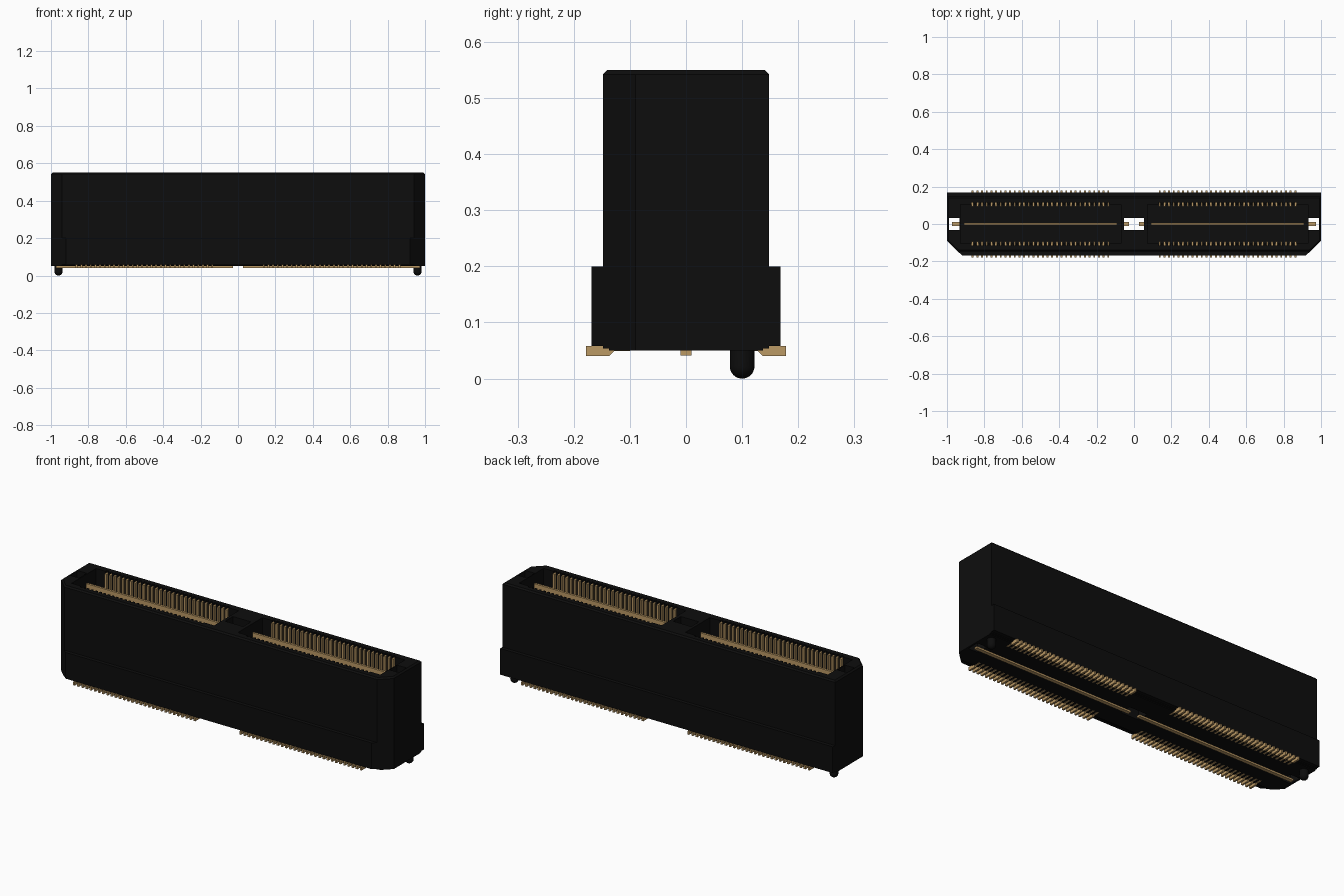
import bpy, bmesh

if "Cube" in bpy.data.objects:
    bpy.data.objects.remove(bpy.data.objects["Cube"])

def material(name, rgb):
    m = bpy.data.materials.new(name)
    m.diffuse_color = (*rgb, 1)
    m.use_nodes = True
    m.node_tree.nodes["Principled BSDF"].inputs["Base Color"].default_value = m.diffuse_color
    return m

BLACK = material("black plastic", (0.004, 0.004, 0.004))
GOLD = material("gold metal", (0.50, 0.32, 0.13))

def finish(bm, name, mat):
    bmesh.ops.recalc_face_normals(bm, faces=bm.faces)
    me = bpy.data.meshes.new(name)
    bm.to_mesh(me)
    bm.free()
    ob = bpy.data.objects.new(name, me)
    me.materials.append(mat)
    bpy.context.collection.objects.link(ob)
    return ob

def prism(bm, pts, step):
    """Extrude a closed loop of 3D points along the vector step."""
    a = [bm.verts.new(p) for p in pts]
    b = [bm.verts.new([p[i] + step[i] for i in range(3)]) for p in pts]
    n = len(pts)
    bm.faces.new(a)
    top = bm.faces.new(b)
    for i in range(n):
        bm.faces.new((a[i], a[(i + 1) % n], b[(i + 1) % n], b[i]))
    return top

def box(bm, x0, x1, y0, y1, z0, z1):
    prism(bm, [(x0, y0, z0), (x1, y0, z0), (x1, y1, z0), (x0, y1, z0)], (0, 0, z1 - z0))

def slab(name, hy, z0, z1, bevel=0):
    """Plan outline with the two front corners cut at one shared slant."""
    bm = bmesh.new()
    cx = 1 - (hy - 0.09) * 1.03
    plan = [(-1, hy), (-1, -0.09), (-cx, -hy), (cx, -hy), (1, -0.09), (1, hy)]
    top = prism(bm, [(x, y, z0) for x, y in plan], (0, 0, z1 - z0))
    if bevel:
        bmesh.ops.bevel(bm, geom=list(top.edges), offset=bevel, segments=1, affect='EDGES')
    return finish(bm, name, BLACK)

def boolean(ob, other, op):
    mod = ob.modifiers.new("cut", 'BOOLEAN')
    mod.object, mod.operation, mod.solver = other, op, 'EXACT'
    bpy.context.view_layer.objects.active = ob
    bpy.ops.object.modifier_apply(modifier=mod.name)
    bpy.data.objects.remove(other)

PITCH, COUNT = 0.025, 30
BANKS = (-0.5, 0.5)
SLOTS = [(i - (COUNT - 1) / 2) * PITCH for i in range(COUNT)]

# housing: tall shell, wider base skirt, thin foot under it
housing = slab("housing", 0.148, 0.054, 0.55, 0.008)
boolean(housing, slab("base_skirt", 0.168, 0.058, 0.2), 'UNION')
boolean(housing, slab("foot", 0.137, 0.05, 0.07), 'UNION')

# through holes at the centre and both ends
bm = bmesh.new()
for x0, x1 in ((-0.99, -0.933), (-0.054, 0.054), (0.933, 0.99)):
    box(bm, x0, x1, -0.033, 0.033, -0.1, 0.7)
boolean(housing, finish(bm, "hole_cutter", BLACK), 'DIFFERENCE')

# one pocket per bank
bm = bmesh.new()
for c in BANKS:
    box(bm, c - 0.427, c + 0.43, -0.105, 0.105, 0.12, 0.7)
boolean(housing, finish(bm, "pocket_cutter", BLACK), 'DIFFERENCE')

# grooves in the pocket walls that hold the contacts
bm = bmesh.new()
for c in BANKS:
    for s in SLOTS:
        for y0, y1 in ((0.09, 0.116), (-0.116, -0.09)):
            box(bm, c + s - 0.007, c + s + 0.007, y0, y1, 0.121, 0.7)
boolean(housing, finish(bm, "groove_cutter", BLACK), 'DIFFERENCE')

# solder tail profile in (y, z)
TAIL = [(0.178, 0.058), (0.178, 0.04), (0.137, 0.04), (0.128, 0.049), (0.1, 0.049), (0.1, 0.058)]

for c, side in zip(BANKS, ("left", "right")):
    for sy, row in ((-1, "front"), (1, "back")):
        # upright contacts and their solder tails
        bm = bmesh.new()
        for s in SLOTS:
            x = c + s
            ya, yb = sorted((sy * 0.094, sy * 0.115))
            box(bm, x - 0.005, x + 0.005, ya, yb, 0.1, 0.541)
            prism(bm, [(x - 0.005, sy * y, z) for y, z in TAIL], (0.01, 0, 0))
        finish(bm, f"{side}_{row}_contacts", GOLD)

    # centre ground blade with a flange under the foot
    bm = bmesh.new()
    box(bm, c - 0.41, c + 0.41, -0.006, 0.006, 0.1, 0.515)
    box(bm, c - 0.473, c + 0.473, -0.01, 0.01, 0.041, 0.051)
    finish(bm, f"{side}_ground_blade", GOLD)

    # round-ended alignment peg
    bm = bmesh.new()
    R = 0.022
    bmesh.ops.create_uvsphere(bm, u_segments=24, v_segments=16, radius=R)
    for v in bm.verts:
        v.co.z = 0.06 if v.co.z > 0.001 else v.co.z + R
        v.co.x += 0.96 if c > 0 else -0.96
        v.co.y += 0.1
    peg = finish(bm, f"{side}_alignment_peg", BLACK)
    bpy.ops.object.select_all(action='DESELECT')
    peg.select_set(True)
    bpy.context.view_layer.objects.active = peg
    bpy.ops.object.shade_smooth_by_angle()
